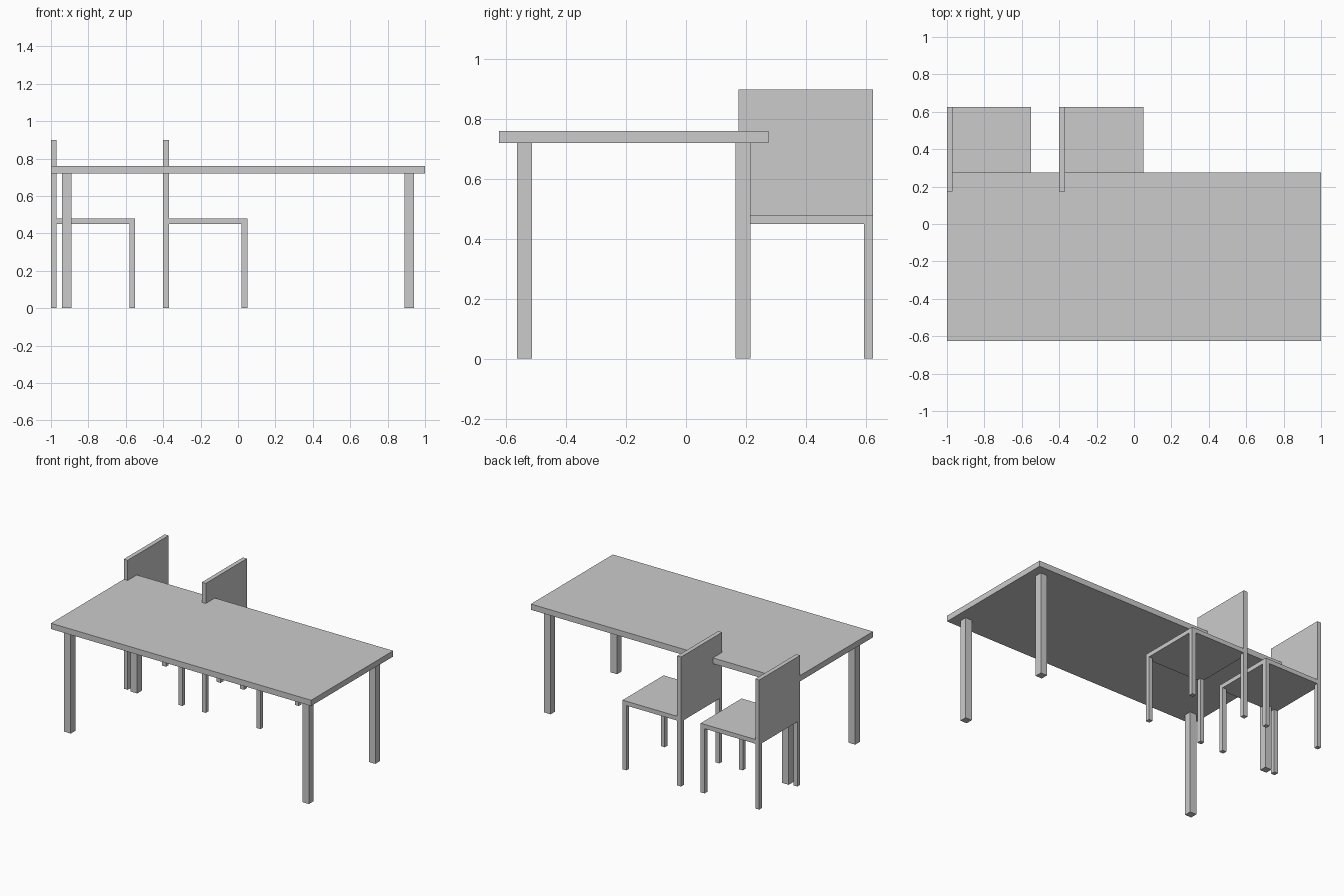
import bpy

cube = bpy.data.objects.get("Cube")
if cube:
    bpy.data.objects.remove(cube, do_unlink=True)

grey = bpy.data.materials.new("light grey")
grey.use_nodes = True
colour = (0.6, 0.6, 0.6, 1)
grey.diffuse_color = colour
grey.node_tree.nodes["Principled BSDF"].inputs["Base Color"].default_value = colour


def box(name, low, size):
    """Box given by its lowest corner and its size."""
    centre = [a + s / 2 for a, s in zip(low, size)]
    bpy.ops.mesh.primitive_cube_add(size=1, location=centre)
    ob = bpy.context.object
    ob.name = name
    ob.scale = size
    bpy.ops.object.transform_apply(location=False, rotation=False, scale=True)
    ob.data.materials.append(grey)


def legs(name, x, y, width, depth, thick, height):
    """Four square legs at the corners of a rectangle."""
    for end, lx in (("right", x), ("left", x + width - thick)):
        for side, ly in (("front", y), ("back", y + depth - thick)):
            box(f"{name}_{side}_{end}_leg", (lx, ly, 0), (thick, thick, height))


# Table
box("table_top", (-1, -0.625, 0.72), (2, 0.9, 0.04))
legs("table", -0.94, -0.565, 1.88, 0.78, 0.05, 0.72)

# Two chairs, their backrests on the right
for name, x in (("outer_chair", -1), ("inner_chair", -0.4)):
    y, side = 0.175, 0.45
    box(f"{name}_seat", (x, y, 0.45), (side, side, 0.03))
    box(f"{name}_backrest", (x, y, 0.48), (0.03, side, 0.42))
    legs(name, x, y, side, side, 0.03, 0.45)
